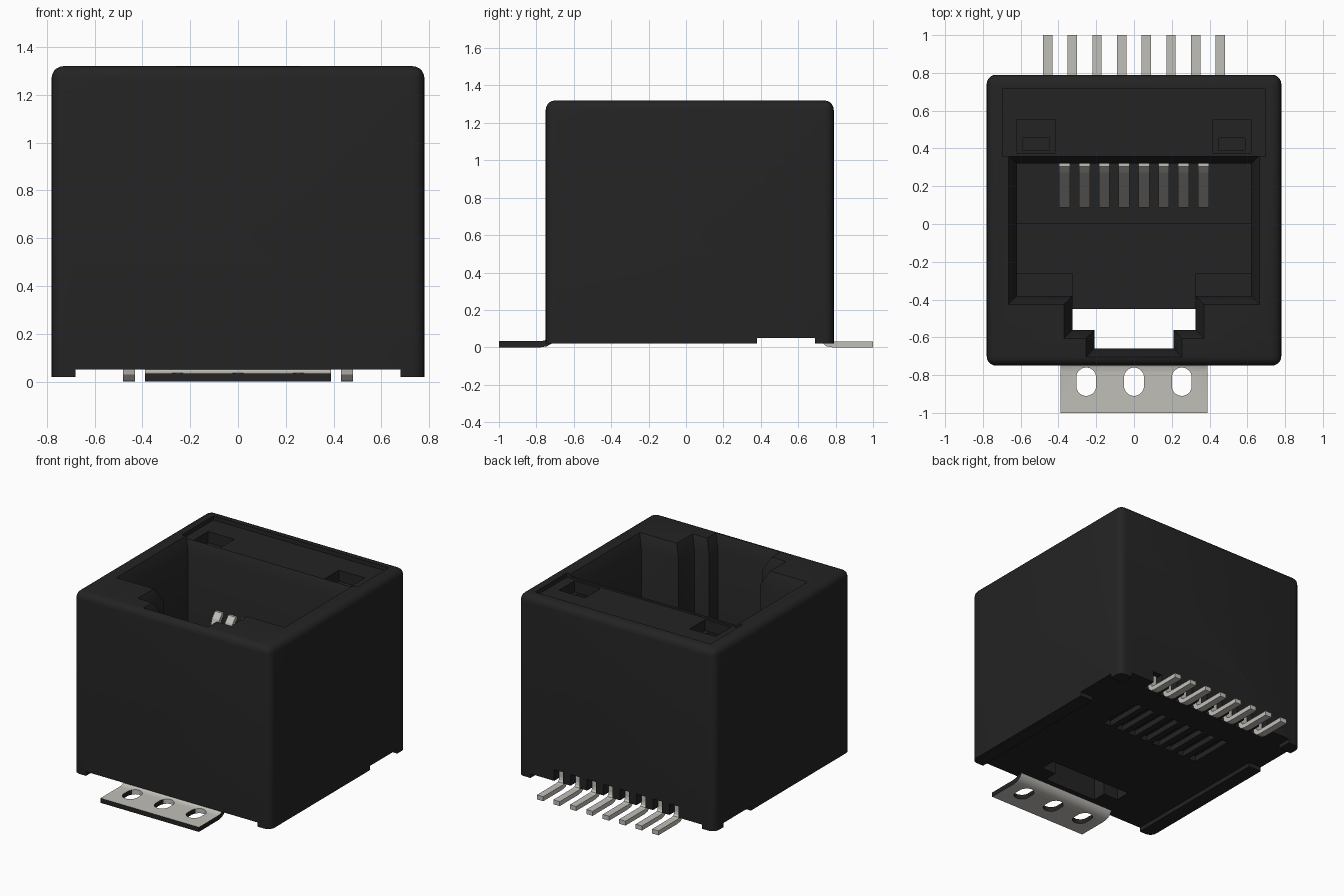
import bpy, bmesh, math
from mathutils import Vector

if "Cube" in bpy.data.objects:
    bpy.data.objects.remove(bpy.data.objects["Cube"], do_unlink=True)


def material(name, rgb):
    m = bpy.data.materials.new(name)
    m.use_nodes = True
    m.diffuse_color = (*rgb, 1)
    bsdf = next(n for n in m.node_tree.nodes if n.type == 'BSDF_PRINCIPLED')
    bsdf.inputs["Base Color"].default_value = (*rgb, 1)
    return m


BLACK = material("black plastic", (0.017, 0.017, 0.017))
METAL = material("pale metal", (0.53, 0.52, 0.48))


def finish(name, bm, mat):
    bmesh.ops.recalc_face_normals(bm, faces=bm.faces)
    me = bpy.data.meshes.new(name)
    bm.to_mesh(me)
    bm.free()
    ob = bpy.data.objects.new(name, me)
    bpy.context.collection.objects.link(ob)
    me.materials.append(mat)
    return ob


def add_loft(bm, rings):
    """Closed solid through rings of equal point count."""
    loops = [[bm.verts.new(p) for p in r] for r in rings]
    n = len(loops[0])
    for a, b in zip(loops, loops[1:]):
        for i in range(n):
            j = (i + 1) % n
            bm.faces.new((a[i], a[j], b[j], b[i]))
    bm.faces.new(loops[0])
    bm.faces.new(loops[-1])


def add_box(bm, x0, x1, y0, y1, z0, z1):
    add_loft(bm, [[(x0, y0, z), (x1, y0, z), (x1, y1, z), (x0, y1, z)] for z in (z0, z1)])


def boxes(name, items, mat=BLACK):
    bm = bmesh.new()
    for b in items:
        add_box(bm, *b)
    return finish(name, bm, mat)


def loft(name, rings, mat=BLACK):
    bm = bmesh.new()
    add_loft(bm, rings)
    return finish(name, bm, mat)


def strip(name, path, thick, width, x, mat=METAL):
    """Bent sheet: a (y, z) centre path given thickness, extruded along x."""
    pts = [Vector(p) for p in path]
    side_a, side_b = [], []
    for i, p in enumerate(pts):
        d = (pts[min(i + 1, len(pts) - 1)] - pts[max(i - 1, 0)]).normalized()
        n = Vector((-d.y, d.x)) * thick / 2
        side_a.append(p + n)
        side_b.append(p - n)
    outline = side_a + side_b[::-1]
    return loft(name, [[(x + s * width / 2, q.x, q.y) for q in outline] for s in (-1, 1)], mat)


def cut(target, cutters):
    for c in cutters:
        m = target.modifiers.new("cut", 'BOOLEAN')
        m.operation, m.solver, m.object = 'DIFFERENCE', 'EXACT', c
        c.hide_render = True
        bpy.context.view_layer.objects.active = target
        bpy.ops.object.modifier_apply(modifier=m.name)


def smooth(ob, angle=35):
    bpy.ops.object.select_all(action='DESELECT')
    ob.select_set(True)
    bpy.context.view_layer.objects.active = ob
    bpy.ops.object.shade_smooth_by_angle(angle=math.radians(angle))


def mirrored(half):
    return half + [(-x, y) for x, y in reversed(half)]


# Housing block, rounded everywhere except the bottom
bm = bmesh.new()
add_box(bm, -0.78, 0.78, -0.75, 0.79, 0.02, 1.32)
edges = [e for e in bm.edges if max(v.co.z for v in e.verts) > 1]
bmesh.ops.bevel(bm, geom=edges, offset=0.05, segments=5, profile=0.5, affect='EDGES')
housing = finish("housing", bm, BLACK)

# Stepped plug opening with a chamfered lip
half = [(0.62, 0.32), (0.62, -0.38), (0.325, -0.38), (0.325, -0.56), (0.21, -0.56), (0.21, -0.66)]


def opening(d, z):
    return [(x, y, z) for x, y in
            mirrored([(x + d, y + d if y > 0 else y - d) for x, y in half])]


cavity = loft("cavity_cutter", [opening(0, -0.1), opening(0, 1.23), opening(0.05, 1.33)])

# Cross-shaped clearance under the housing leaves two runners and two feet
clear = mirrored([(0.68, 1), (0.68, 0.69), (1, 0.69), (1, 0.38), (0.68, 0.38), (0.68, -1)])
under = loft("underside_cutter", [[(x, y, z) for x, y in clear] for z in (-0.1, 0.05)])

# Shallow top recess, latch pockets, tail notches and underside grooves
recess = boxes("recess_cutter", [(-0.695, 0.695, 0.358, 0.715, 1.29, 1.4)])
pockets = boxes("pocket_cutter", [(s * 0.518 - 0.103, s * 0.518 + 0.103, 0.375, 0.55, 1.21, 1.42)
                                  for s in (-1, 1)])
deep = boxes("deep_pocket_cutter", [(s * 0.518 - 0.07, s * 0.518 + 0.07, 0.39, 0.455, 1.1, 1.44)
                                    for s in (-1, 1)])
tail_x = [(i - 3.5) * 0.1305 for i in range(8)]
contact_x = [(i - 3.5) * 0.105 for i in range(8)]
notches = boxes("notch_cutter", [(x - 0.035, x + 0.035, 0.69, 0.9, -0.1, 0.13) for x in tail_x])
grooves = boxes("groove_cutter", [(x - 0.03, x + 0.03, 0.16, 0.49, -0.1, 0.09) for x in contact_x])
cut(housing, [cavity, under, recess, pockets, deep, notches, grooves])
smooth(housing)

# Cavity floor, raised rear step and front corner ledges
floor = boxes("cavity_floor", [(-0.63, 0.63, -0.45, 0.33, 0.05, 0.15)])
cut(floor, [grooves])
boxes("floor_step", [(-0.63, 0.63, 0.0, 0.33, 0.14, 0.18)])
for s, side in ((1, "left"), (-1, "right")):
    boxes(side + "_ledge", [(s * 0.4775 - 0.1525, s * 0.4775 + 0.1525, -0.39, -0.26, 0.14, 0.35)])

# Front mounting tab with three slotted holes
tab = strip("mounting_tab", [(-1.0, 0.0165), (-0.78, 0.0165), (-0.75, 0.021), (-0.725, 0.035),
                             (-0.71, 0.06), (-0.705, 0.1), (-0.705, 0.16)], 0.033, 0.78, 0)
bm = bmesh.new()
for cx in (-0.253, 0, 0.253):
    ring = []
    for i in range(24):
        a = 2 * math.pi * (i + 0.5) / 24
        ring.append((cx + 0.053 * math.cos(a),
                     -0.835 + 0.053 * math.sin(a) + math.copysign(0.022, math.sin(a))))
    add_loft(bm, [[(x, y, z) for x, y in ring] for z in (-0.1, 0.1)])
holes = finish("hole_cutter", bm, BLACK)
cut(tab, [holes])
# Cut edges of the tab are dark
while len(tab.data.materials) < 2:
    tab.data.materials.append(BLACK)
tab.data.materials[1] = BLACK
for p in tab.data.polygons:
    edge = abs(p.normal.z) < 0.3 and (p.center.y < -0.78 or abs(p.normal.x) > 0.9)
    p.material_index = 1 if edge else 0
smooth(tab)

# Solder tails at the back and spring contacts in the cavity
for i, x in enumerate(tail_x):
    strip(f"solder_tail_{i + 1}", [(1.0, 0.016), (0.785, 0.016), (0.755, 0.021), (0.738, 0.038),
                                   (0.732, 0.065), (0.732, 0.15)], 0.032, 0.05, x)
for i, x in enumerate(contact_x):
    strip(f"spring_contact_{i + 1}", [(0.36, 0.86), (0.31, 0.86), (0.285, 0.83),
                                      (0.1, 0.31)], 0.028, 0.058, x)

# Remove the used cutters
for c in (cavity, under, recess, pockets, deep, notches, grooves, holes):
    bpy.data.objects.remove(c, do_unlink=True)
